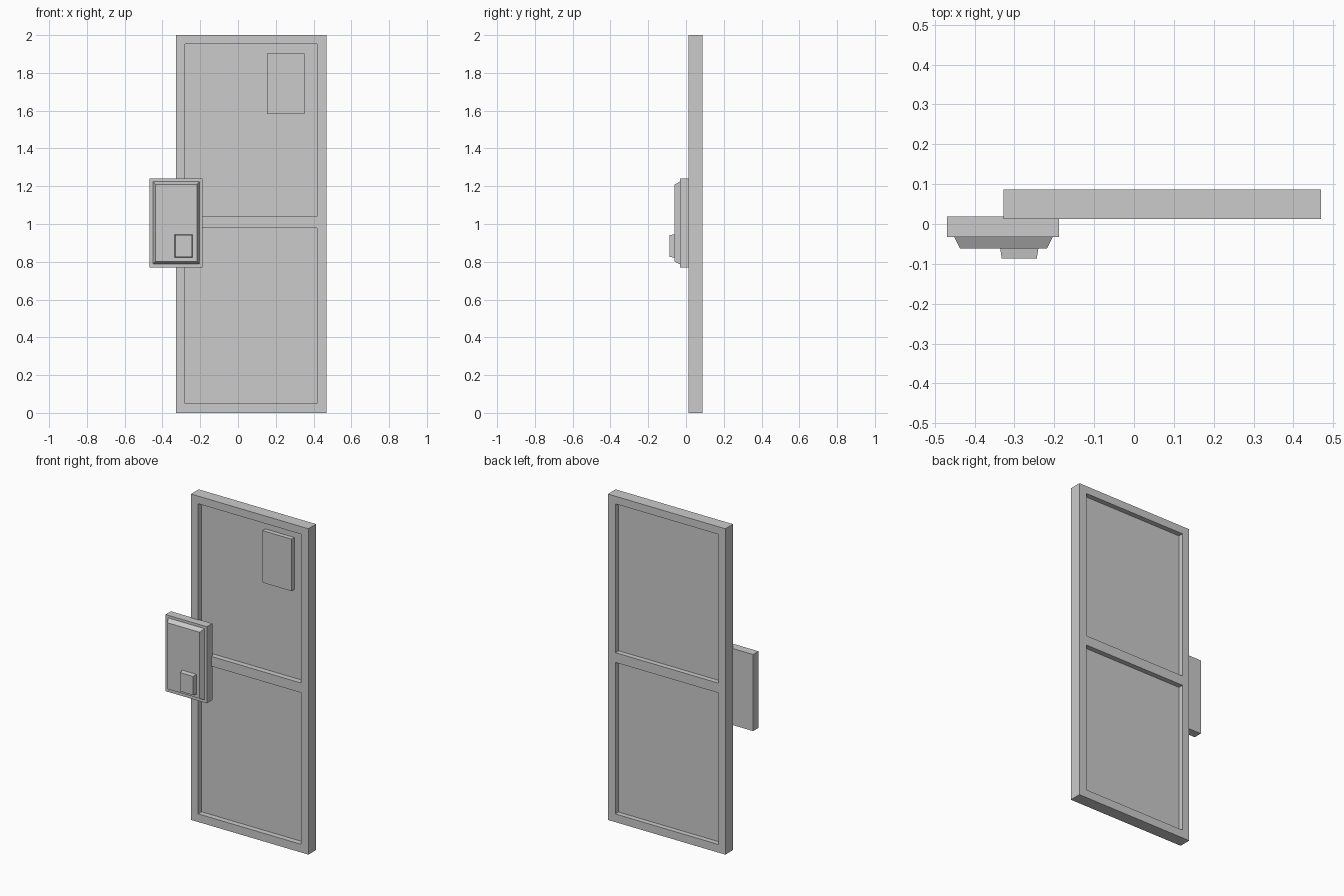
import bpy, bmesh

if "Cube" in bpy.data.objects:
    bpy.data.objects.remove(bpy.data.objects["Cube"])


def finish(name, bm):
    bmesh.ops.recalc_face_normals(bm, faces=bm.faces[:])
    mesh = bpy.data.meshes.new(name)
    bm.to_mesh(mesh)
    bm.free()
    obj = bpy.data.objects.new(name, mesh)
    bpy.context.collection.objects.link(obj)
    return obj


def slab(name, x, y, z, taper_x=0.0, taper_z=0.0):
    """Box between ranges; the front (-y) face is inset by the taper."""
    bm = bmesh.new()
    bmesh.ops.create_cube(bm, size=1)
    cx, cz = sum(x) / 2, sum(z) / 2
    for v in bm.verts:
        front = v.co.y < 0
        w = x[1] - x[0] - (2 * taper_x if front else 0)
        h = z[1] - z[0] - (2 * taper_z if front else 0)
        v.co = (cx + v.co.x * w, y[0] if front else y[1], cz + v.co.z * h)
    return finish(name, bm)


def lattice_frame(name, xs, zs, y, holes):
    """Grid of cells with some left open, extruded into one solid frame."""
    bm = bmesh.new()
    verts = [[bm.verts.new((px, y[0], pz)) for pz in zs] for px in xs]
    for i in range(len(xs) - 1):
        for j in range(len(zs) - 1):
            if (i, j) not in holes:
                bm.faces.new((verts[i][j], verts[i + 1][j],
                              verts[i + 1][j + 1], verts[i][j + 1]))
    front = bm.faces[:]
    ext = bmesh.ops.extrude_face_region(bm, geom=front, use_keep_orig=True)
    moved = [g for g in ext["geom"] if isinstance(g, bmesh.types.BMVert)]
    bmesh.ops.translate(bm, verts=moved, vec=(0, y[1] - y[0], 0))
    return finish(name, bm)


# Door frame with middle rail
xs = (-0.328, -0.28, 0.419, 0.469)
zs = (0, 0.05, 0.98, 1.04, 1.953, 2.0)
lattice_frame("door_frame", xs, zs, (0.0125, 0.087), {(1, 1), (1, 3)})

# Recessed panels
for name, z in (("lower_panel", (0.05, 0.98)), ("upper_panel", (1.04, 1.953))):
    slab(name, (-0.28, 0.419), (0.046, 0.056), z)

# Small plate on the upper panel
slab("notice_plate", (0.153, 0.351), (0.018, 0.046), (1.583, 1.902))

# Control box: backing plate, bevelled cover and button
slab("box_backplate", (-0.469, -0.188), (-0.033, 0.019), (0.77, 1.24))
slab("box_cover", (-0.451, -0.204), (-0.061, -0.033), (0.787, 1.224), 0.014, 0.015)
slab("button", (-0.336, -0.24), (-0.087, -0.061), (0.822, 0.945), 0.004, 0.004)
